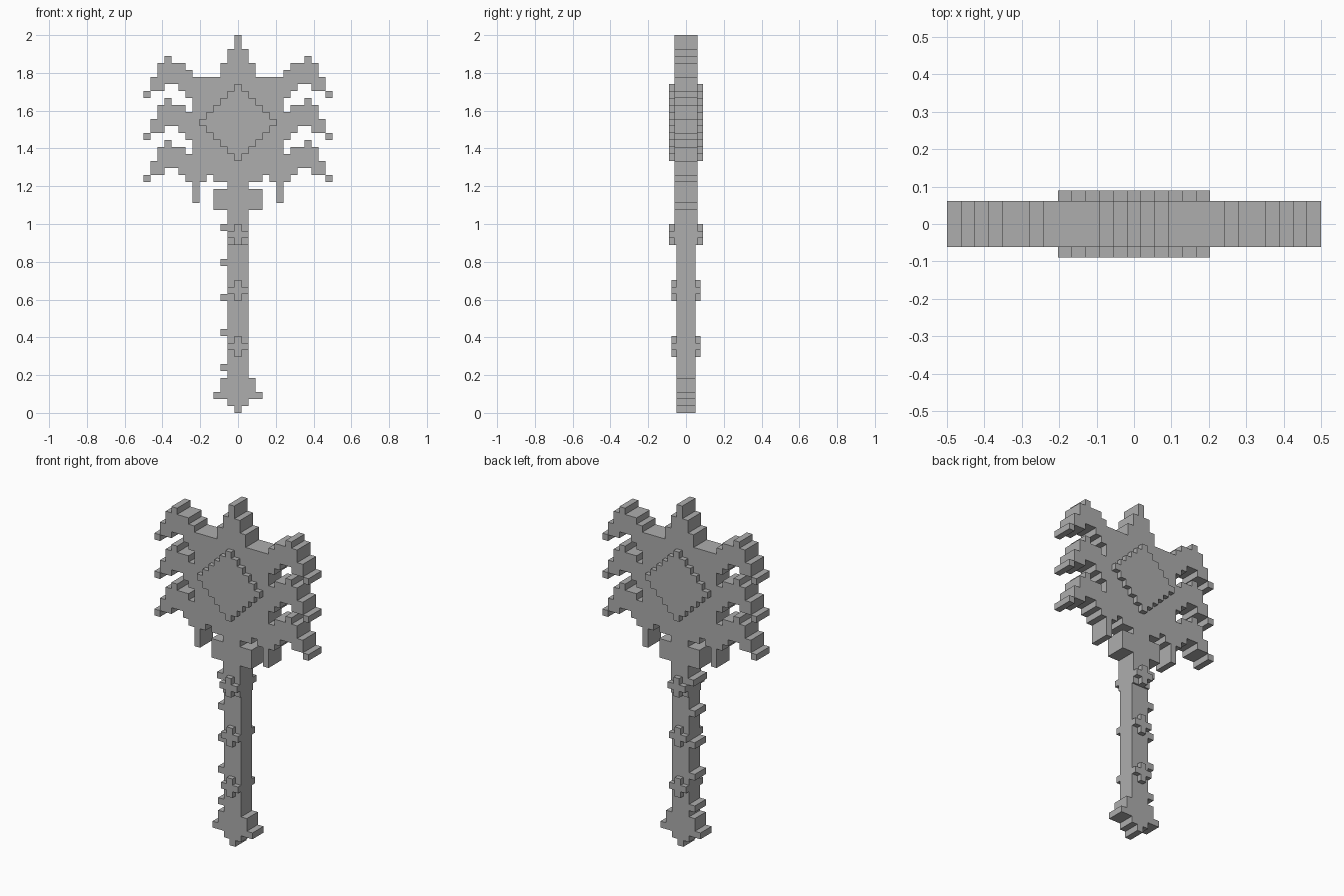
import bpy
import bmesh

CELL = 1 / 27  # one square of the stepped silhouette

old = bpy.data.objects.get("Cube")
if old:
    bpy.data.objects.remove(old, do_unlink=True)

grey = bpy.data.materials.new("stone_grey")
grey.use_nodes = True
grey.diffuse_color = (0.42, 0.42, 0.42, 1)
grey.node_tree.nodes["Principled BSDF"].inputs["Base Color"].default_value = (0.42, 0.42, 0.42, 1)


def block(c0, c1, r0, r1):
    """Cells in columns c0..c1 and rows r0..r1, both inclusive."""
    return {(c, r) for c in range(c0, c1 + 1) for r in range(r0, r1 + 1)}


def mirrored(cells):
    return cells | {(-c, r) for c, r in cells}


def diamond(row, radius):
    return {(c, row + r) for c, r in block(-radius, radius, -radius, radius)
            if abs(c) + abs(r) <= radius}


def slab(name, cells, depth):
    """Extrude a set of square cells to a closed slab, depth to each side of y = 0."""
    bm = bmesh.new()
    verts = {}

    def corner(c, r, y):
        key = (c, r, y)
        if key not in verts:
            verts[key] = bm.verts.new(((c - 0.5) * CELL, y * depth, r * CELL))
        return verts[key]

    for c, r in sorted(cells):
        ring = [(c, r), (c + 1, r), (c + 1, r + 1), (c, r + 1)]
        bm.faces.new([corner(*p, -1) for p in ring])
        bm.faces.new([corner(*p, 1) for p in reversed(ring)])
        beside = [(c, r - 1), (c + 1, r), (c, r + 1), (c - 1, r)]
        for i, other in enumerate(beside):
            if other not in cells:
                a, b = ring[i], ring[(i + 1) % 4]
                bm.faces.new([corner(*b, -1), corner(*a, -1), corner(*a, 1), corner(*b, 1)])
    bmesh.ops.dissolve_limit(bm, angle_limit=0.01, verts=bm.verts[:], edges=bm.edges[:])
    mesh = bpy.data.meshes.new(name)
    bm.to_mesh(mesh)
    bm.free()
    mesh.materials.append(grey)
    obj = bpy.data.objects.new(name, mesh)
    bpy.context.collection.objects.link(obj)
    return obj


# Axe head: plate, crown spike, hanging hooks and neck
head = block(-6, 6, 34, 47) | block(-5, 5, 33, 33)
head -= {(-4, 33), (4, 33)}
head |= block(-2, 2, 48, 49) | block(-1, 1, 50, 51) | block(0, 0, 52, 53)
head |= mirrored(block(-6, -6, 30, 33))
head |= block(-1, 1, 24, 32) | block(-3, 3, 29, 31) | {(-2, 26)}

# Three curved spikes on each side
for base in (33, 39, 45):
    spike = {(-13, base)}
    spike |= block(-12, -12, base + 1, base + 2)
    spike |= block(-11, -11, base + 1, base + 4)
    spike |= block(-10, -10, base + 2, base + 5)
    spike |= block(-9, -9, base + 2, base + 4)
    spike |= block(-8, -8, base + 1, base + 4)
    spike |= block(-7, -7, base, base + 3)
    head |= mirrored(spike)
slab("axe_head", head, 0.061)

# Raised diamond on both sides of the head
slab("head_diamond", diamond(41, 5), 0.09)

# Handle with pommel and small notches along one edge
handle = block(-1, 1, 1, 23) | {(0, 0)}
handle |= block(-3, 3, 2, 2) | block(-2, 2, 3, 4)
handle |= {(-2, r) for r in (6, 11, 16, 21)}
slab("handle", handle, 0.051)

# Cross studs on both sides of the handle
for name, row, depth in (("lower", 9, 0.078), ("middle", 17, 0.078), ("upper", 25, 0.09)):
    slab(name + "_cross_stud", diamond(row, 1), depth)
